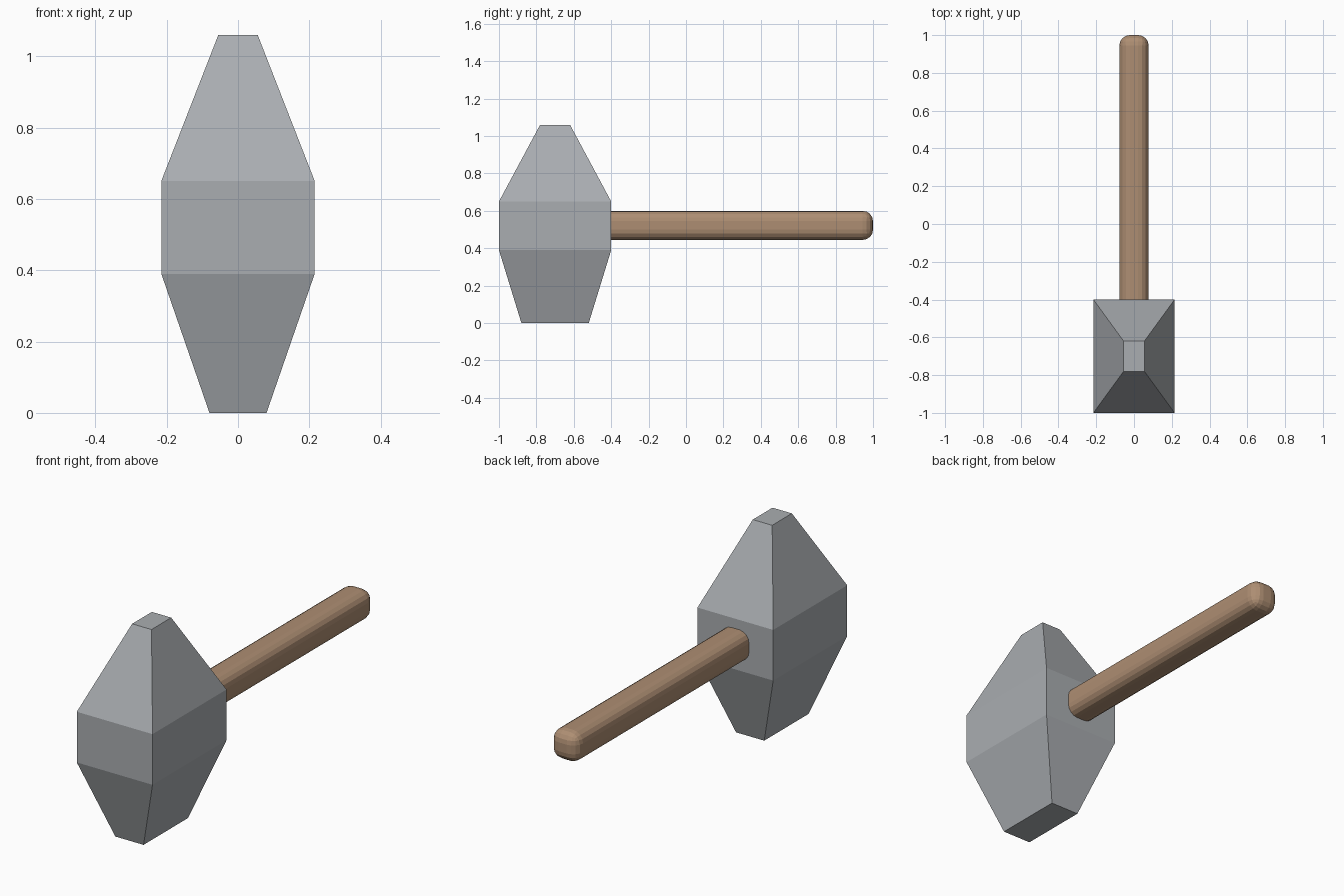
import bpy, bmesh

cube = bpy.data.objects.get("Cube")
if cube:
    bpy.data.objects.remove(cube, do_unlink=True)


def material(name, color):
    mat = bpy.data.materials.new(name)
    mat.use_nodes = True
    mat.diffuse_color = color
    mat.node_tree.nodes["Principled BSDF"].inputs["Base Color"].default_value = color
    return mat


def make_object(name, bm, mat):
    bmesh.ops.recalc_face_normals(bm, faces=bm.faces)
    mesh = bpy.data.meshes.new(name)
    bm.to_mesh(mesh)
    bm.free()
    mesh.materials.append(mat)
    obj = bpy.data.objects.new(name, mesh)
    bpy.context.collection.objects.link(obj)
    return obj


stone = material("stone_grey", (0.40, 0.42, 0.44, 1))
wood = material("wood_brown", (0.42, 0.27, 0.17, 1))

# Hammer head: stacked rectangles (height, half width, half depth)
HEAD_Y = -0.70
sections = [(0, 0.08, 0.18), (0.39, 0.215, 0.30), (0.65, 0.215, 0.30), (1.06, 0.055, 0.08)]
bm = bmesh.new()
rings = [[bm.verts.new((sx * w, HEAD_Y + sy * d, z))
          for sx, sy in ((-1, -1), (1, -1), (1, 1), (-1, 1))]
         for z, w, d in sections]
for low, high in zip(rings, rings[1:]):
    for i in range(4):
        j = (i + 1) % 4
        bm.faces.new((low[i], low[j], high[j], high[i]))
bm.faces.new(rings[0])
bm.faces.new(rings[-1])
make_object("hammer_head", bm, stone)

# Handle: long box with rounded edges, seated inside the head
START, END, THICK = -0.75, 1.0, 0.155
bm = bmesh.new()
bmesh.ops.create_cube(bm, size=1)
bmesh.ops.scale(bm, vec=(THICK, END - START, THICK), verts=bm.verts)
bmesh.ops.translate(bm, vec=(0, (START + END) / 2, 0.522), verts=bm.verts)
bmesh.ops.bevel(bm, geom=bm.edges[:], offset=0.055, segments=4, profile=0.5, affect='EDGES')
make_object("handle", bm, wood)
